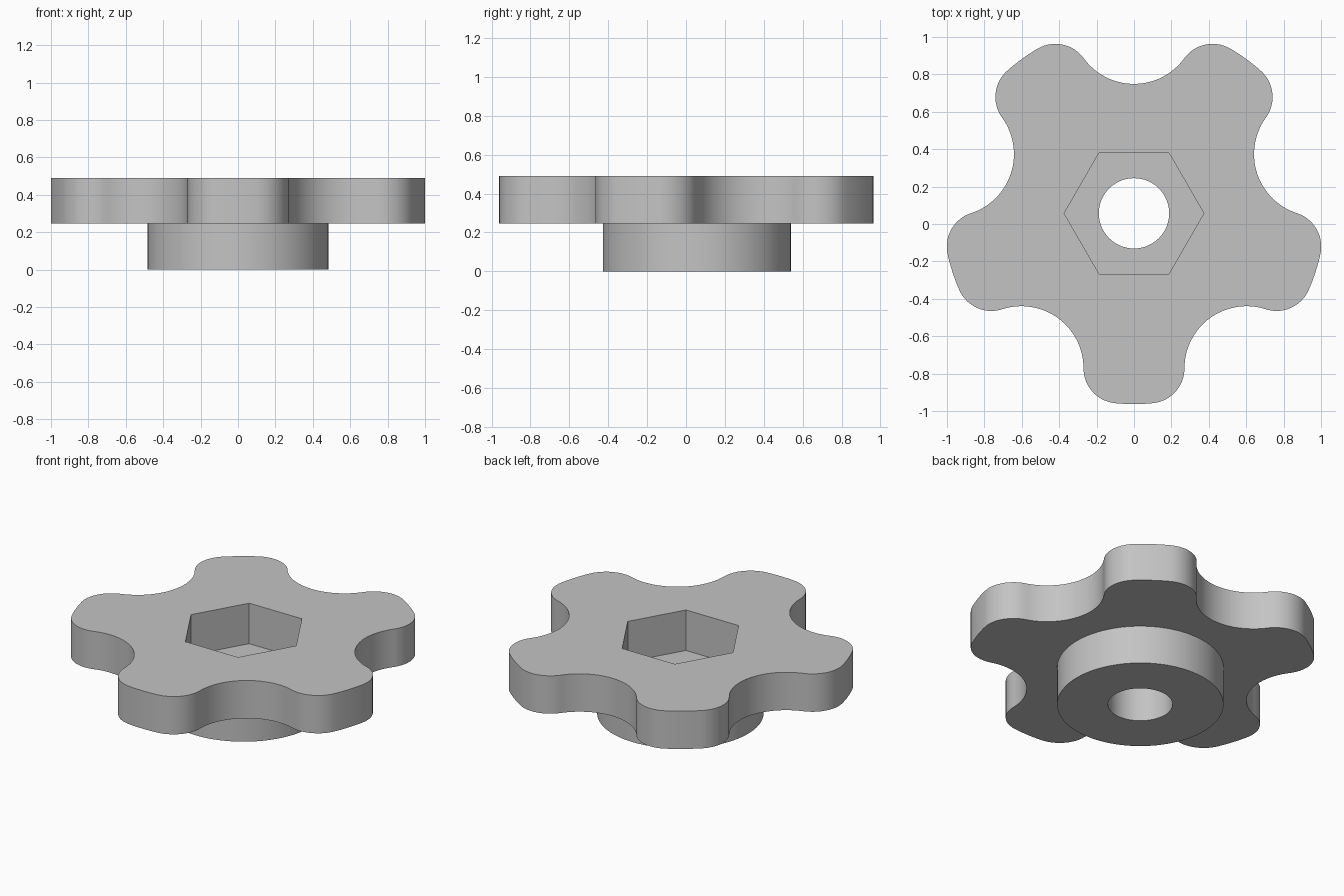
import bpy, bmesh, math
from math import sin, cos, pi
from mathutils import Vector, Matrix

cube = bpy.data.objects.get("Cube")
if cube:
    bpy.data.objects.remove(cube, do_unlink=True)

# Main dimensions
CENTRE_Y = 0.057
TOP, PLATE_BOTTOM, POCKET_FLOOR = 0.49, 0.247, 0.23
LOBES, OUTER_R = 5, 1.02
SCALLOP_D, SCALLOP_R = 1.024, 0.332     # finger scallops between lobes

grey = bpy.data.materials.new("plain grey")
grey.use_nodes = True
colour = (0.55, 0.55, 0.55, 1)
grey.diffuse_color = colour
grey.node_tree.nodes["Principled BSDF"].inputs["Base Color"].default_value = colour


def prism(name, points, z0, z1):
    """Extrude a closed outline between two heights."""
    bm = bmesh.new()
    face = bm.faces.new([bm.verts.new((p[0], p[1] + CENTRE_Y, z0)) for p in points])
    side = bmesh.ops.extrude_face_region(bm, geom=[face])["geom"]
    verts = [g for g in side if isinstance(g, bmesh.types.BMVert)]
    bmesh.ops.translate(bm, verts=verts, vec=(0, 0, z1 - z0))
    bmesh.ops.recalc_face_normals(bm, faces=bm.faces)
    mesh = bpy.data.meshes.new(name)
    bm.to_mesh(mesh)
    bm.free()
    mesh.materials.append(grey)
    obj = bpy.data.objects.new(name, mesh)
    bpy.context.collection.objects.link(obj)
    return obj


def arc(centre, radius, a0, a1, steps):
    return [Vector((centre[0] + radius * cos(a0 + (a1 - a0) * i / steps),
                    centre[1] + radius * sin(a0 + (a1 - a0) * i / steps)))
            for i in range(steps + 1)]


def ring(radius, sides):
    return arc((0, 0), radius, 0, 2 * pi, sides)[:-1]


def combine(target, tool, operation):
    """Apply a boolean and discard the tool."""
    mod = target.modifiers.new(operation.lower(), 'BOOLEAN')
    mod.operation, mod.object, mod.solver = operation, tool, 'EXACT'
    bpy.context.view_layer.objects.active = target
    bpy.ops.object.modifier_apply(modifier=mod.name)
    bpy.data.objects.remove(tool, do_unlink=True)


def half_lobe():
    """Half of a lobe pointing along +x: tip arc, rounded corner, half scallop."""
    step = pi / LOBES
    scallop = Vector((SCALLOP_D * cos(step), SCALLOP_D * sin(step)))
    # Corner circle touches the scallop where it runs parallel to the lobe axis
    w, h = scallop.y - SCALLOP_R, scallop.x
    r = (OUTER_R ** 2 - w * w - h * h) / (2 * (OUTER_R - w))
    corner = Vector((h, w - r))
    tip = math.atan2(corner.y, corner.x)
    pts = arc((0, 0), OUTER_R, 0, tip, 4)
    pts += arc(corner, r, tip, pi / 2, 14)[1:]
    pts += arc(scallop, SCALLOP_R, -pi / 2, step - pi, 16)[1:]
    return pts


# Five-lobed hand grip outline
half = half_lobe()
lobe = [Vector((p.x, -p.y)) for p in reversed(half)] + half[1:]
outline = []
for k in range(LOBES):
    turn = Matrix.Rotation(-pi / 2 + k * 2 * pi / LOBES, 2)
    outline += [turn @ p for p in lobe[:-1]]

knob = prism("star_knob", outline, PLATE_BOTTOM, TOP)

# Round hub underneath, overlapping into the grip
combine(knob, prism("hub", ring(0.484, 96), 0, PLATE_BOTTOM + 0.05), 'UNION')

# Hexagonal nut pocket and through bore
combine(knob, prism("nut_pocket", ring(0.3735, 6), POCKET_FLOOR, TOP + 0.1), 'DIFFERENCE')
combine(knob, prism("bore", ring(0.188, 64), -0.1, TOP + 0.1), 'DIFFERENCE')

bpy.ops.object.select_all(action='DESELECT')
knob.select_set(True)
bpy.context.view_layer.objects.active = knob
bpy.ops.object.shade_smooth_by_angle(angle=math.radians(30))
